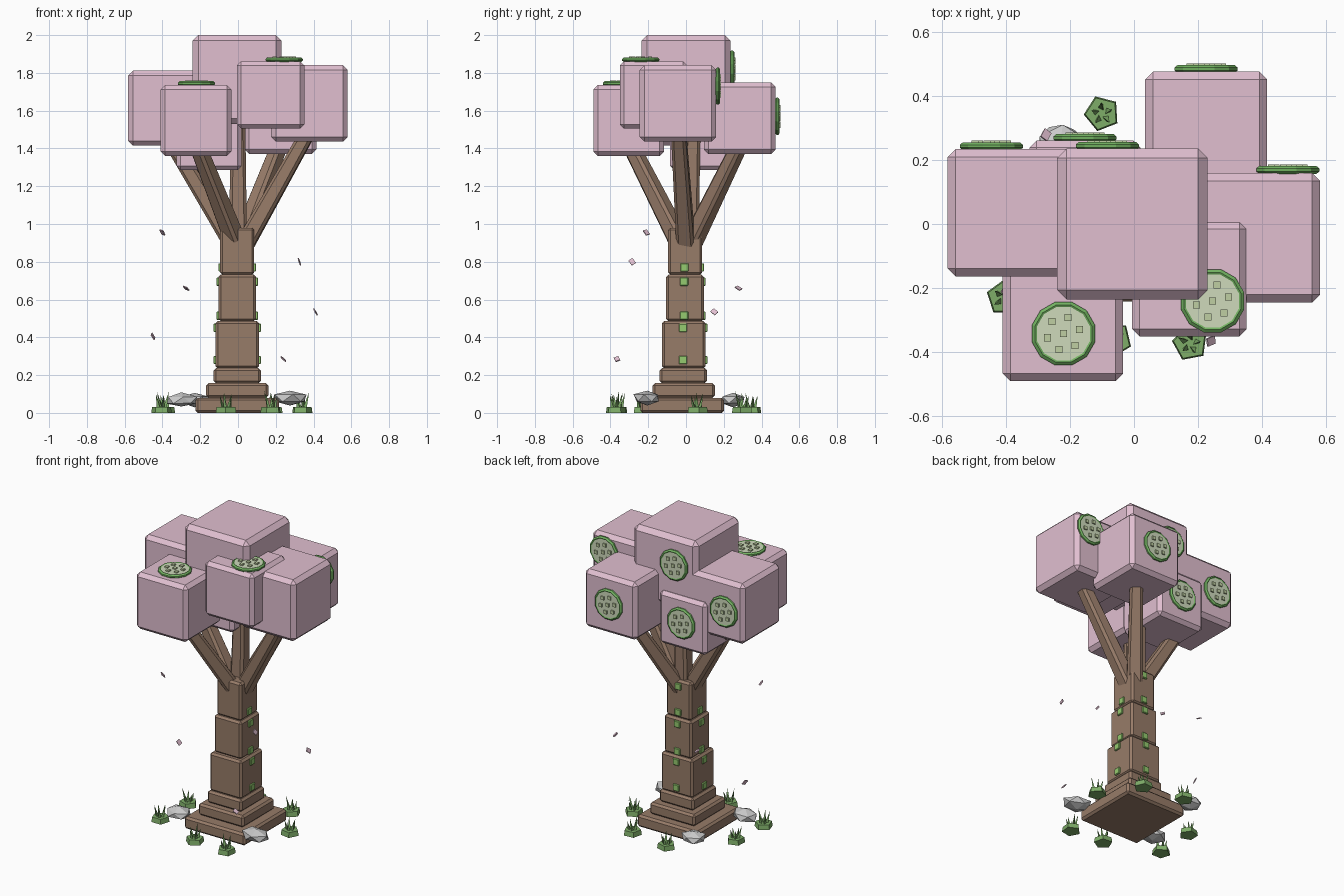
import bpy, bmesh, math, random
from mathutils import Matrix, Vector, Euler

if "Cube" in bpy.data.objects:
    bpy.data.objects.remove(bpy.data.objects["Cube"])

random.seed(4)


def material(name, rgb):
    m = bpy.data.materials.new(name)
    m.diffuse_color = (*rgb, 1)
    m.use_nodes = True
    m.node_tree.nodes["Principled BSDF"].inputs["Base Color"].default_value = m.diffuse_color
    return m


PINK = material("blossom", (0.75, 0.52, 0.63))
BARK = material("bark", (0.31, 0.20, 0.14))
RIND = material("rind", (0.17, 0.45, 0.12))
FLESH = material("flesh", (0.62, 0.70, 0.50))
SEED = material("seed", (0.52, 0.62, 0.36))
MOSS = material("moss", (0.30, 0.60, 0.16))
GRASS = material("grass", (0.21, 0.42, 0.14))


def finish(bm, name, *mats):
    bmesh.ops.recalc_face_normals(bm, faces=bm.faces)
    me = bpy.data.meshes.new(name)
    bm.to_mesh(me)
    bm.free()
    for m in mats:
        me.materials.append(m)
    ob = bpy.data.objects.new(name, me)
    bpy.context.collection.objects.link(ob)
    return ob


def add_box(bm, size, matrix, bevel=0.0, mat=0, taper=1.0):
    part = bmesh.new()
    bmesh.ops.create_cube(part, size=1)
    for v in part.verts:
        k = taper if v.co.z > 0 else 1
        v.co = Vector((v.co.x * size[0] * k, v.co.y * size[1] * k, v.co.z * size[2]))
    if bevel:
        bmesh.ops.bevel(part, geom=part.edges[:], offset=bevel, segments=1, affect='EDGES')
    for f in part.faces:
        f.material_index = mat
    part.transform(matrix)
    tmp = bpy.data.meshes.new("tmp")
    part.to_mesh(tmp)
    part.free()
    bm.from_mesh(tmp)
    bpy.data.meshes.remove(tmp)


def box(name, center, size, mat, bevel=0.0, rot=(0, 0, 0)):
    bm = bmesh.new()
    add_box(bm, size, Matrix.Translation(center) @ Euler(rot).to_matrix().to_4x4(), bevel)
    return finish(bm, name, mat)


# Stepped base and stacked trunk: half width, z bottom, z top, y centre
tiers = [(0.222, 0.0, 0.08, -0.02), (0.165, 0.08, 0.157, -0.012),
         (0.125, 0.157, 0.238, -0.014), (0.116, 0.235, 0.487, -0.012),
         (0.10, 0.485, 0.732, -0.006), (0.09, 0.73, 0.98, -0.004)]
for i, (h, z0, z1, y) in enumerate(tiers):
    box(f"trunk_tier_{i}", (-0.004, y, (z0 + z1) / 2), (2 * h, 2 * h, z1 - z0), BARK, 0.013)

# Moss patches on the two sides and the back of the trunk
for z, h, y in [(0.28, 0.116, -0.012), (0.45, 0.116, -0.012), (0.515, 0.10, -0.006),
                (0.695, 0.10, -0.006), (0.77, 0.09, -0.004)]:
    for s in (-1, 1):
        box("moss_side", (-0.004 + s * h, y - 0.004, z), (0.02, 0.044, 0.044), MOSS, 0.004)
    box("moss_back", (-0.004, y + h, z), (0.044, 0.02, 0.044), MOSS, 0.004)
box("moss_back", (-0.004, 0.086, 0.94), (0.044, 0.02, 0.044), MOSS, 0.004)

# Branches
for a, b in [((-0.03, 0, 0.90), (-0.38, 0.03, 1.48)),
             ((-0.01, -0.03, 0.90), (-0.22, -0.30, 1.43)),
             ((0.03, 0.0, 0.88), (0.38, -0.04, 1.50)),
             ((0.02, 0.03, 0.90), (0.225, 0.29, 1.43)),
             ((0.0, 0.02, 0.90), (0.0, 0.04, 1.60))]:
    a, b = Vector(a), Vector(b)
    d = b - a
    bm = bmesh.new()
    add_box(bm, (0.095, 0.095, d.length), Matrix.Translation((a + b) / 2)
            @ d.to_track_quat('Z', 'Y').to_matrix().to_4x4(), 0.015, taper=0.8)
    finish(bm, "branch", BARK)

# Blossom cubes: centre and edge length
for c, s in [((-0.383, 0.035, 1.613), 0.397), ((-0.005, 0.0, 1.765), 0.47),
             ((-0.222, -0.303, 1.548), 0.375), ((0.173, -0.172, 1.683), 0.357),
             ((0.378, -0.043, 1.638), 0.405), ((0.225, 0.285, 1.56), 0.38),
             ((-0.153, 0.088, 1.458), 0.345)]:
    box("blossom_cube", c, (s, s, s), PINK, s * 0.063)


# Round vegetable slices: turned rind, flesh disc and raised seeds
def slice_disc(center, rot):
    bm = bmesh.new()
    n = 12
    prof = [(0.092, -0.004), (0.102, 0.004), (0.102, 0.013), (0.092, 0.021), (0.086, 0.018)]
    rings = [[bm.verts.new((r * math.cos(2 * math.pi * (i + 0.5) / n),
                            r * math.sin(2 * math.pi * (i + 0.5) / n), z))
              for i in range(n)] for r, z in prof]
    for r0, r1 in zip(rings, rings[1:]):
        for i in range(n):
            j = (i + 1) % n
            bm.faces.new((r0[i], r0[j], r1[j], r1[i]))
    bm.faces.new(rings[0][::-1])
    bm.faces.new(rings[-1]).material_index = 1
    spots = [(0, 0)] + [(0.052 * math.cos(k * math.pi / 3 + 0.25),
                         0.052 * math.sin(k * math.pi / 3 + 0.25)) for k in range(6)]
    for x, y in spots:
        add_box(bm, (0.022, 0.022, 0.012), Matrix.Translation((x, y, 0.02)), mat=2)
    bm.transform(Matrix.Translation(center) @ rot)
    finish(bm, "slice", RIND, FLESH, SEED)


UP = Matrix.Identity(4)
BACK = Matrix.Rotation(-math.pi / 2, 4, 'X')
for c in [(-0.22, -0.342, 1.735), (0.245, -0.24, 1.861)]:
    slice_disc(c, UP)
for c in [(-0.445, 0.234, 1.61), (-0.083, 0.235, 1.82), (-0.153, 0.26, 1.465),
          (0.225, 0.475, 1.57), (0.48, 0.16, 1.73)]:
    slice_disc(c, BACK)

# Rocks
for x, y, z, sx, sy, sz in [(0.275, -0.205, 0.078, 0.1, 0.075, 0.042),
                            (-0.30, -0.19, 0.068, 0.09, 0.07, 0.038),
                            (-0.23, 0.25, 0.068, 0.08, 0.07, 0.038)]:
    bm = bmesh.new()
    bmesh.ops.create_icosphere(bm, subdivisions=1, radius=1)
    for v in bm.verts:
        v.co *= random.uniform(0.88, 1.1)
        v.co = Vector((v.co.x * sx, v.co.y * sy, v.co.z * sz))
    bm.transform(Matrix.Translation((x, y, z)) @ Matrix.Rotation(random.uniform(-0.3, 0.3), 4, 'Z'))
    finish(bm, "rock")

# Grass tufts: five-sided sod with pointed blades
for k, (x, y) in enumerate([(-0.405, -0.23), (-0.39, 0.04), (-0.062, -0.36), (0.175, -0.372),
                            (0.338, 0.06), (0.18, 0.30), (-0.1, 0.345)]):
    bm = bmesh.new()
    bmesh.ops.create_cone(bm, cap_ends=True, segments=5, radius1=0.057, radius2=0.052,
                          depth=0.032, matrix=Matrix.Translation((0, 0, 0.016)))
    for i in range(5):
        a = i * 2 * math.pi / 5
        h = random.uniform(0.055, 0.095)
        m = (Matrix.Translation((0.018 * math.cos(a), 0.018 * math.sin(a), 0.028))
             @ Matrix.Rotation(a, 4, 'Z') @ Matrix.Rotation(0.25, 4, 'Y')
             @ Matrix.Translation((0, 0, h / 2)))
        bmesh.ops.create_cone(bm, cap_ends=True, segments=3, radius1=0.011, radius2=0,
                              depth=h, matrix=m)
    bm.transform(Matrix.Translation((x, y, 0)) @ Matrix.Rotation(k * 0.9, 4, 'Z'))
    finish(bm, "grass_tuft", GRASS)

# Falling petals
for p in [(-0.4, -0.21, 0.955), (0.325, -0.285, 0.80), (-0.275, 0.278, 0.66),
          (0.41, 0.15, 0.535), (-0.45, 0.03, 0.405), (0.24, -0.365, 0.285)]:
    box("petal", p, (0.032, 0.026, 0.006), PINK,
        rot=[random.uniform(0.3, 1.1) for _ in range(3)])
